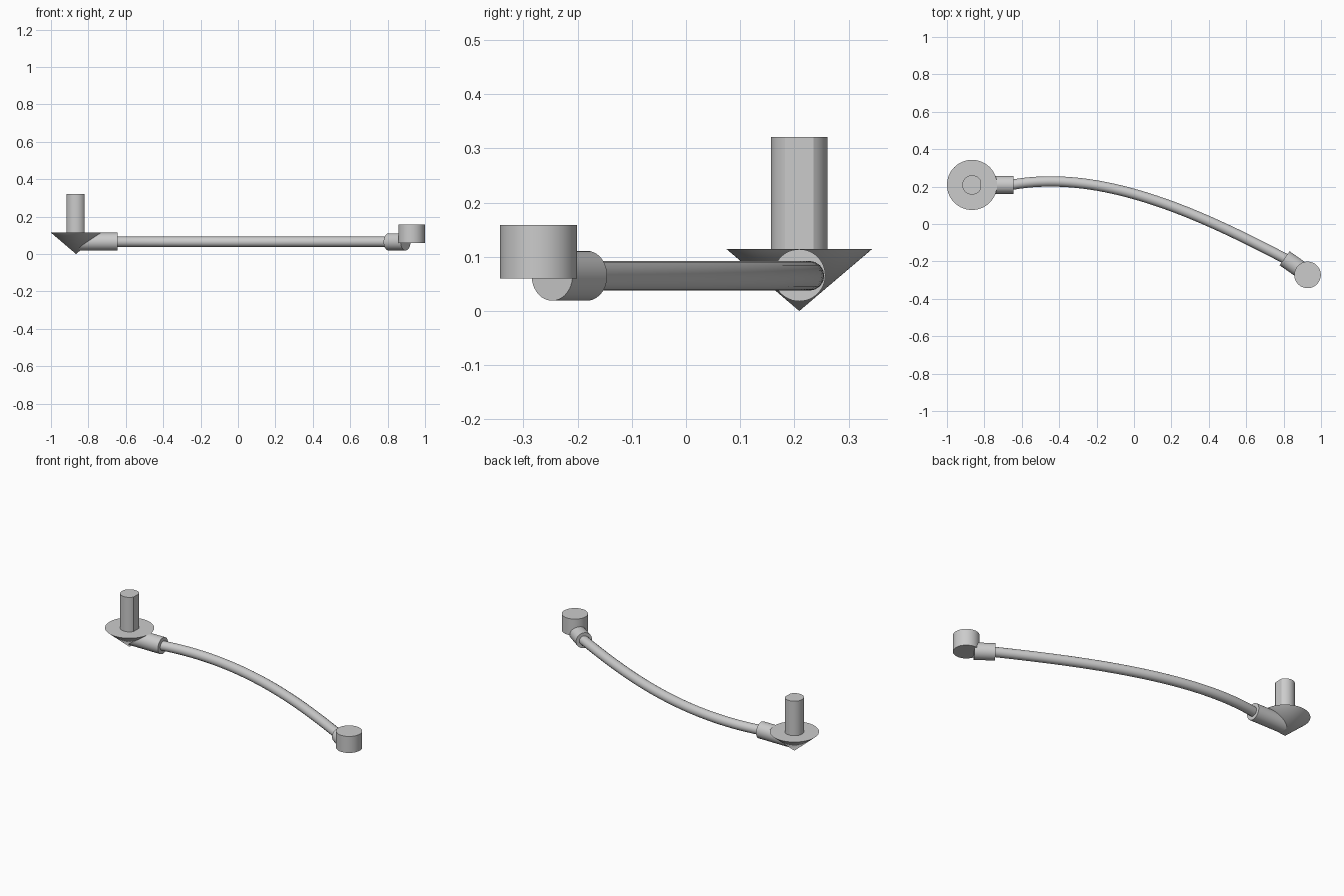
import bpy, bmesh
from math import cos, sin, pi, radians
from mathutils import Vector

if "Cube" in bpy.data.objects:
    bpy.data.objects.remove(bpy.data.objects["Cube"])


def make_object(name, bm):
    mesh = bpy.data.meshes.new(name)
    bmesh.ops.recalc_face_normals(bm, faces=bm.faces)
    bm.to_mesh(mesh)
    bm.free()
    obj = bpy.data.objects.new(name, mesh)
    bpy.context.collection.objects.link(obj)
    smooth(obj)
    return obj


def smooth(obj):
    bpy.ops.object.select_all(action='DESELECT')
    obj.select_set(True)
    bpy.context.view_layer.objects.active = obj
    bpy.ops.object.shade_smooth_by_angle(angle=radians(25))


def rod(name, start, end, r1, r2=None, sides=48):
    """Capped cylinder or cone between two points."""
    a, b = Vector(start), Vector(end)
    bm = bmesh.new()
    bmesh.ops.create_cone(bm, cap_ends=True, segments=sides, radius1=r1,
                          radius2=r1 if r2 is None else r2, depth=(b - a).length)
    turn = (b - a).to_track_quat('Z', 'Y')
    for v in bm.verts:
        v.co = turn @ v.co + (a + b) / 2
    bmesh.ops.remove_doubles(bm, verts=bm.verts, dist=1e-5)
    return make_object(name, bm)


AXIS_Z = 0.065
CX, CY = -0.866, 0.209

# Conical base, point down
rod("cone_base", (CX, CY, 0), (CX, CY, 0.114), 0, 0.134, 64)

# Upright shaft: round with one flat facing +x
bm = bmesh.new()
angles = [pi / 6 + i * (5 * pi / 3) / 40 for i in range(41)]
ring = [bm.verts.new((CX + 0.052 * cos(t), CY + 0.052 * sin(t), 0.110)) for t in angles]
base = bm.faces.new(ring)
top = bmesh.ops.extrude_face_region(bm, geom=[base], use_keep_orig=True)
for v in top["geom"]:
    if isinstance(v, bmesh.types.BMVert):
        v.co.z = 0.321
make_object("flatted_shaft", bm)

# Sleeves holding the cable ends
rod("left_sleeve", (CX, CY, AXIS_Z + 0.001), (-0.645, CY, AXIS_Z + 0.001), 0.048)
rod("right_sleeve", (0.896, -0.247, AXIS_Z), (0.805, -0.183, AXIS_Z), 0.046)

# Round end cap
rod("end_cap", (0.928, -0.272, 0.060), (0.928, -0.272, 0.159), 0.071)

# Curved cable
curve = bpy.data.curves.new("cable", 'CURVE')
curve.dimensions = '3D'
curve.bevel_depth = 0.0275
curve.bevel_resolution = 6
curve.resolution_u = 40
curve.use_fill_caps = True
spline = curve.splines.new('BEZIER')
spline.bezier_points.add(1)
path = [((-0.80, 0.184), (-0.65, 0.210), (-0.15, 0.300)),
        ((0.40, 0.027), (0.81, -0.186), (0.90, -0.24))]
for p, (left, co, right) in zip(spline.bezier_points, path):
    p.handle_left_type = p.handle_right_type = 'FREE'
    p.co = (*co, AXIS_Z)
    p.handle_left = (*left, AXIS_Z)
    p.handle_right = (*right, AXIS_Z)
cable = bpy.data.objects.new("cable", curve)
bpy.context.collection.objects.link(cable)
bpy.ops.object.select_all(action='DESELECT')
cable.select_set(True)
bpy.context.view_layer.objects.active = cable
bpy.ops.object.convert(target='MESH')
smooth(bpy.context.view_layer.objects.active)
